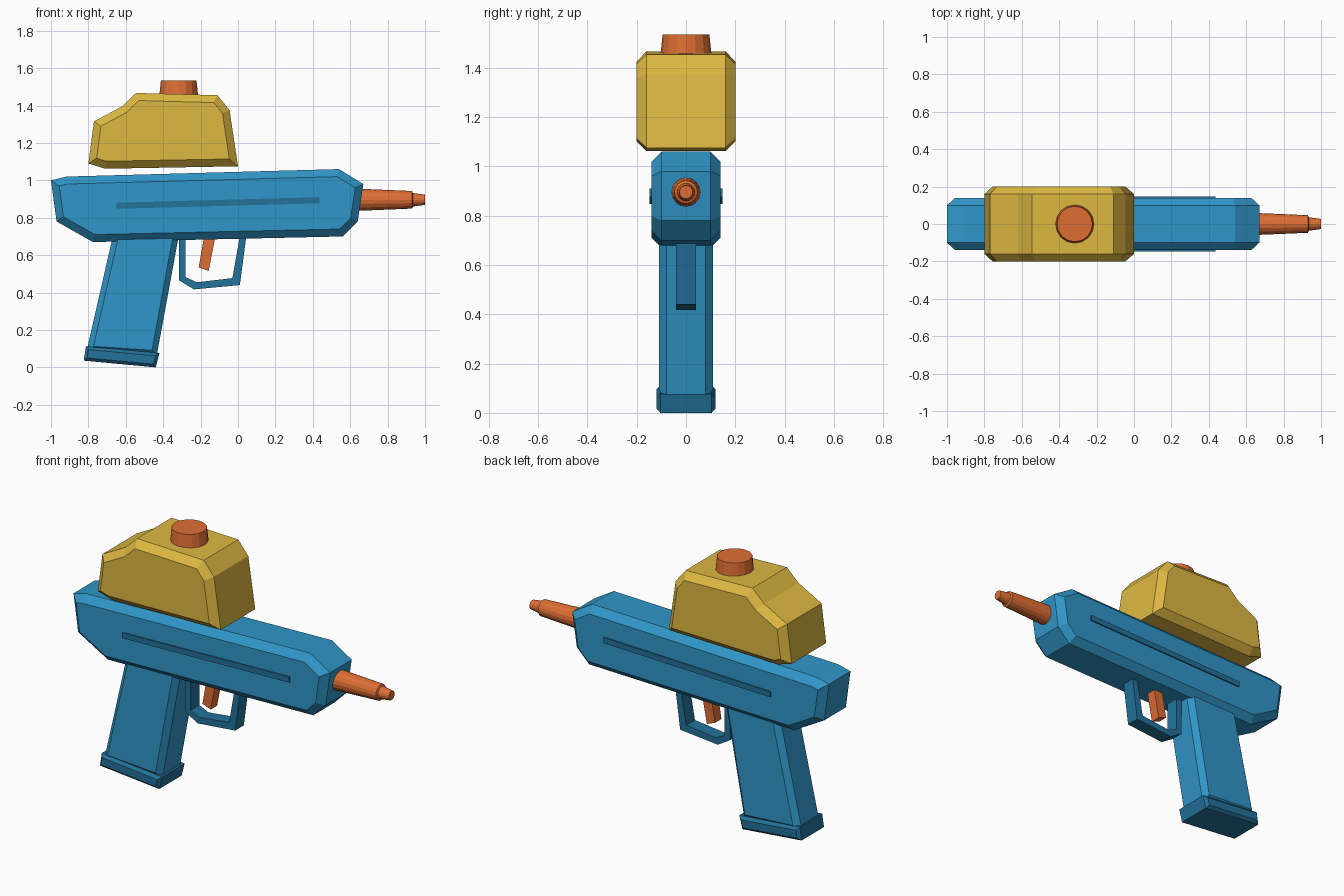
import bpy, bmesh, math
from mathutils import Vector, Matrix

cube = bpy.data.objects.get("Cube")
if cube:
    bpy.data.objects.remove(cube, do_unlink=True)


def material(name, rgb):
    linear = [((c / 255 + 0.055) / 1.055) ** 2.4 for c in rgb] + [1]
    mat = bpy.data.materials.new(name)
    mat.use_nodes = True
    mat.diffuse_color = linear
    mat.node_tree.nodes["Principled BSDF"].inputs["Base Color"].default_value = linear
    return mat


BLUE = material("blue plastic", (48, 150, 200))
DARK = material("dark blue plastic", (35, 114, 154))
YELLOW = material("yellow plastic", (222, 184, 66))
ORANGE = material("orange plastic", (222, 110, 52))


def finish(bm, name, mat):
    bmesh.ops.recalc_face_normals(bm, faces=bm.faces)
    mesh = bpy.data.meshes.new(name)
    bm.to_mesh(mesh)
    bm.free()
    mesh.materials.append(mat)
    obj = bpy.data.objects.new(name, mesh)
    bpy.context.collection.objects.link(obj)
    return obj


def inset(points, d):
    """Mitred inward offset of a clockwise outline."""
    result = []
    for i, p in enumerate(points):
        p = Vector(p)
        a = (p - Vector(points[i - 1])).normalized()
        b = (Vector(points[(i + 1) % len(points)]) - p).normalized()
        na, nb = Vector((a.y, -a.x)), Vector((b.y, -b.x))
        result.append(p + (na + nb) * d / (1 + na.dot(nb)))
    return result


def slab(name, points, half, chamfer, mat, y=0):
    """Side outline (x, z) extruded across y, with chamfered rims."""
    bm = bmesh.new()
    layers = [(points, -half), (points, half)]
    if chamfer:
        small = inset(points, chamfer)
        layers = [(small, -half), (points, chamfer - half),
                  (points, half - chamfer), (small, half)]
    rings = [[bm.verts.new((p[0], y + w, p[1])) for p in pts] for pts, w in layers]
    n = len(points)
    for lower, upper in zip(rings, rings[1:]):
        for i in range(n):
            j = (i + 1) % n
            bm.faces.new((lower[i], lower[j], upper[j], upper[i]))
    bm.faces.new(rings[0])
    bm.faces.new(rings[-1])
    return finish(bm, name, mat)


def turned(name, profile, sides, mat, matrix):
    """Stack of (radius, height) rings, closed at both ends."""
    bm = bmesh.new()
    rings = []
    for r, h in profile:
        angles = [math.tau * i / sides for i in range(sides)]
        rings.append([bm.verts.new(matrix @ Vector((r * math.cos(a), r * math.sin(a), h)))
                      for a in angles])
    for lower, upper in zip(rings, rings[1:]):
        for i in range(sides):
            j = (i + 1) % sides
            bm.faces.new((lower[i], lower[j], upper[j], upper[i]))
    bm.faces.new(rings[0])
    bm.faces.new(rings[-1])
    return finish(bm, name, mat)


# Main body
slab("body", [(-1, 1), (-.92, 1.02), (.54, 1.06), (.67, .98), (.64, .78),
              (.56, .7), (-.775, .67), (-.97, .78)], .14, .04, BLUE)

# Raised strip on each side
for side, y in (("right", -.143), ("left", .143)):
    slab(side + "_strip", [(-.65, .88), (.435, .91), (.435, .877), (-.65, .848)],
         .0045, 0, DARK, y)

# Water tank and its cap
slab("tank", [(-.8, 1.09), (-.77, 1.315), (-.62, 1.395), (-.545, 1.467),
              (-.11, 1.455), (-.045, 1.375), (0, 1.075), (-.71, 1.062)], .2, .04, YELLOW)
turned("tank_cap", [(.105, 1.44), (.095, 1.535)], 16, ORANGE,
       Matrix.Translation((-.317, 0, 0)))

# Stepped nozzle
turned("nozzle", [(.06, .6), (.058, .67), (.047, .93), (.036, .935), (.027, 1)], 16, ORANGE,
       Matrix.Translation((0, 0, .896)) @ Matrix.Rotation(math.pi / 2, 4, "Y"))

# Grip with its foot
slab("grip", [(-.665, .72), (-.31, .74), (-.435, .06), (-.81, .085)], .11, .03, BLUE)
slab("grip_foot", [(-.813, .112), (-.42, .076), (-.44, .0), (-.825, .036)],
     .12, .016, DARK)

# Trigger guard and trigger
slab("trigger_guard", [(-.28, .72), (-.28, .482), (-.22, .455), (-.03, .477), (.013, .72),
                       (.047, .72), (.01, .44), (-.235, .417), (-.315, .465), (-.315, .72)],
     .04, 0, DARK)
slab("trigger", [(-.178, .72), (-.117, .72), (-.157, .515), (-.21, .535)], .03, 0, ORANGE)
